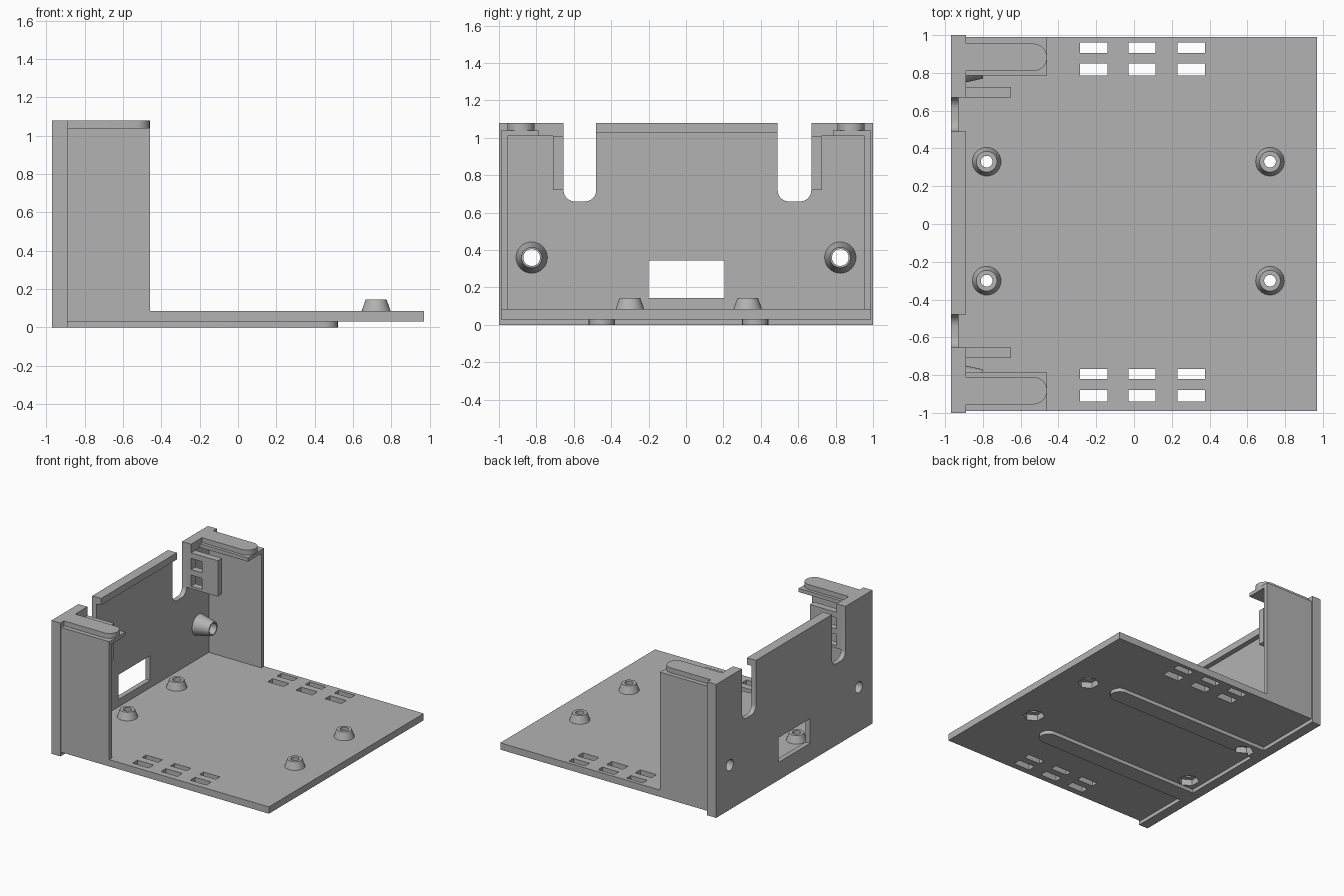
import bpy, bmesh, math
from mathutils import Matrix, Vector

cube = bpy.data.objects.get("Cube")
if cube:
    bpy.data.objects.remove(cube)

grey = bpy.data.materials.new("plain grey")
grey.use_nodes = True
grey.diffuse_color = (0.45, 0.45, 0.45, 1)
grey.node_tree.nodes["Principled BSDF"].inputs["Base Color"].default_value = grey.diffuse_color


def finish(name, bm):
    bmesh.ops.recalc_face_normals(bm, faces=bm.faces)
    mesh = bpy.data.meshes.new(name)
    bm.to_mesh(mesh)
    bm.free()
    mesh.materials.append(grey)
    obj = bpy.data.objects.new(name, mesh)
    bpy.context.collection.objects.link(obj)
    return obj


def box(name, x, y, z):
    bm = bmesh.new()
    bmesh.ops.create_cube(bm, size=1)
    for v in bm.verts:
        v.co = Vector([(a + b) / 2 + c * abs(b - a) for (a, b), c in zip((x, y, z), v.co)])
    return finish(name, bm)


def prism(name, points, offset):
    """Extrude a flat polygon along an offset."""
    bm = bmesh.new()
    face = bm.faces.new([bm.verts.new(p) for p in points])
    new = bmesh.ops.extrude_face_region(bm, geom=[face])["geom"]
    bmesh.ops.translate(bm, verts=[g for g in new if isinstance(g, bmesh.types.BMVert)], vec=offset)
    return finish(name, bm)


def cylinder(name, centre, radius, depth, sides=32, along_x=False):
    bm = bmesh.new()
    turn = Matrix.Rotation(math.pi / 2, 4, "Y") if along_x else Matrix()
    bmesh.ops.create_cone(bm, cap_ends=True, segments=sides, radius1=radius, radius2=radius,
                          depth=depth, matrix=Matrix.Translation(centre) @ turn)
    return finish(name, bm)


def arc(cx, cy, r, start, end, steps=12):
    angles = [math.radians(start + (end - start) * i / steps) for i in range(steps + 1)]
    return [(cx + r * math.cos(a), cy + r * math.sin(a)) for a in angles]


def rounded_bar(name, x0, x1, y0, y1, z0, z1):
    r = (y1 - y0) / 2
    outline = [(x0, y1), (x0, y0)] + arc(x1 - r, y0 + r, r, -90, 90)
    return prism(name, [(x, y, z0) for x, y in outline], (0, 0, z1 - z0))


def standoff(name, centre, base_r, top_r, hole_r, height, along_x=False):
    """Hollow tapered boss, spun from its cross-section."""
    bm = bmesh.new()
    section = [(hole_r, 0), (base_r, 0), (top_r, height), (hole_r, height)]
    verts = [bm.verts.new((r, 0, z)) for r, z in section]
    edges = [bm.edges.new((verts[i], verts[(i + 1) % 4])) for i in range(4)]
    bmesh.ops.spin(bm, geom=verts + edges, cent=(0, 0, 0), axis=(0, 0, 1),
                   angle=math.tau, steps=32)
    bmesh.ops.remove_doubles(bm, verts=bm.verts, dist=0.0001)
    turn = Matrix.Rotation(math.pi / 2, 4, "Y") if along_x else Matrix()
    bm.transform(Matrix.Translation(centre) @ turn)
    return finish(name, bm)


def cut(obj, cutters):
    for c in cutters:
        mod = obj.modifiers.new("cut", "BOOLEAN")
        mod.operation, mod.solver, mod.object = "DIFFERENCE", "EXACT", c
    bpy.context.view_layer.update()
    mesh = bpy.data.meshes.new_from_object(obj.evaluated_get(bpy.context.evaluated_depsgraph_get()))
    obj.modifiers.clear()
    obj.data = mesh


def discard(cutters):
    for c in cutters:
        bpy.data.objects.remove(c)


BACK, THIN, LIP, ARM = -0.97, -0.93, -0.89, -0.46
FLOOR, DECK, TOP = 0.03, 0.085, 1.08
smooth = []

# Base plate, underside rails, ventilation slots and nut pockets
base = box("base_plate", (THIN - 0.01, 0.97), (-0.99, 0.99), (FLOOR, DECK))
rails = [rounded_bar(f"rail_{side}", LIP - 0.01, 0.52, y, y + 0.14, 0, FLOOR)
         for side, y in (("left", 0.30), ("right", -0.52))]
smooth += rails
slots = [box("slot_cutter", (x, x + 0.145), (y, y + h), (-0.1, 0.2))
         for x in (-0.285, -0.03, 0.23)
         for y, h in ((0.905, 0.055), (0.785, 0.065), (-0.82, 0.052), (-0.94, 0.062))]
posts = [(x, y) for x in (-0.78, 0.72) for y in (0.33, -0.30)]
pockets = [cylinder("pocket_cutter", (x, y, 0.03), 0.08, 0.1, 6) for x, y in posts]
holes = [cylinder("hole_cutter", (x, y, 0.05), 0.031, 0.3) for x, y in posts]
cut(base, slots + pockets + holes)
for rail in rails:
    cut(rail, pockets)
discard(slots + pockets + holes)
for i, (x, y) in enumerate(posts):
    smooth.append(standoff(f"base_standoff_{i + 1}", (x, y, DECK - 0.006), 0.078, 0.055, 0.031, 0.066))

# End wall with two round-bottomed notches, a window and two screw holes
notches = ((-0.655, -0.48), (0.49, 0.67))
outline = [(1, 0), (1, TOP)]
for a, b in reversed(notches):
    r = 0.06
    outline += [(b, TOP)] + arc(b - r, 0.66 + r, r, 0, -90, 6)
    outline += arc(a + r, 0.66 + r, r, -90, -180, 6) + [(a, TOP)]
outline += [(-1, TOP), (-1, 0)]
wall = prism("end_wall", [(BACK, y, z) for y, z in outline], (THIN - BACK, 0, 0))
screws = (-0.825, 0.825)
openings = [box("window_cutter", (-1.1, -0.8), (-0.2, 0.205), (0.145, 0.345))]
openings += [cylinder("screw_cutter", (BACK, y, 0.36), 0.045, 0.3, along_x=True) for y in screws]
cut(wall, openings)
discard(openings)
smooth.append(wall)

# Rim around the end wall
box("rim_bottom", (THIN - 0.01, LIP), (-1, 1), (0, FLOOR))
box("rim_top_middle", (THIN - 0.01, LIP), (notches[0][1], notches[1][0]), (1.025, TOP))

for side, s, inner in (("left", 1, notches[1][1]), ("right", -1, -notches[0][0])):
    def span(a, b):
        return tuple(sorted((s * a, s * b)))

    # Corner rim, side wall and top rail
    box(f"rim_top_{side}", (THIN - 0.01, LIP), span(inner, 1), (1.01, TOP))
    box(f"rim_side_{side}", (THIN - 0.01, LIP), span(0.955, 1), (0, TOP))
    box(f"side_wall_{side}", (THIN - 0.01, ARM), span(0.955, 0.99), (FLOOR, 1.02))
    box(f"top_ledge_{side}", (LIP - 0.01, ARM), span(0.785, 0.99), (1.01, 1.04))
    y0, y1 = span(0.81, 0.955)
    smooth.append(rounded_bar(f"top_tab_{side}", LIP - 0.01, ARM, y0, y1, 1.035, TOP))

    # Bracket with two square holes beside the notch
    bracket = box(f"bracket_{side}", (THIN - 0.01, -0.65), span(inner, inner + 0.055), (0.72, 1.01))
    squares = [box("square_cutter", (-0.89, -0.79), span(0.5, 0.9), (z, z + 0.09))
               for z in (0.74, 0.875)]
    cut(bracket, squares)
    discard(squares)

    # Tapered screw boss on the wall
    smooth.append(standoff(f"wall_standoff_{side}", (THIN - 0.005, s * screws[1], 0.36),
                           0.085, 0.055, 0.045, 0.135, along_x=True))

# Smooth the round parts, keeping their edges sharp
bpy.ops.object.select_all(action="DESELECT")
for obj in smooth:
    obj.select_set(True)
bpy.context.view_layer.objects.active = smooth[0]
bpy.ops.object.shade_smooth_by_angle(angle=math.radians(30))
